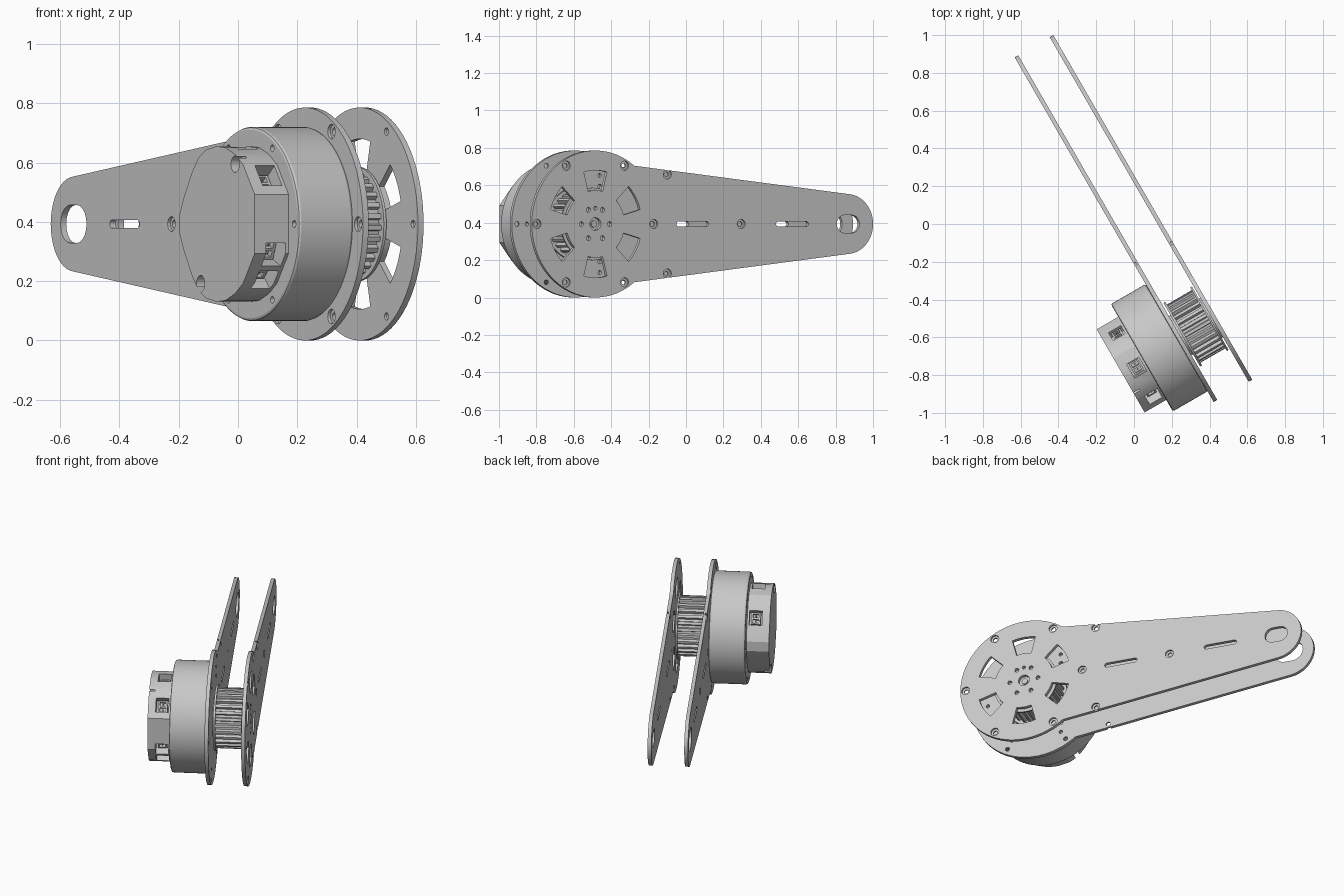
import bpy, bmesh
from math import sin, cos, pi, radians
from mathutils import Matrix, Vector

cube = bpy.data.objects.get("Cube")
if cube:
    bpy.data.objects.remove(cube, do_unlink=True)

grey = bpy.data.materials.new("plain grey")
grey.use_nodes = True
colour = (0.58, 0.58, 0.58, 1)
grey.diffuse_color = colour
grey.node_tree.nodes["Principled BSDF"].inputs["Base Color"].default_value = colour

# Local frame: X along the arm, Y up, Z along the motor axis
along, up = Vector((-0.5, 0.866, 0)), Vector((0, 0, 1))
axis = along.cross(up)
FRAME = Matrix((along, up, axis)).transposed().to_4x4()
FRAME.translation = along * -0.634 + up * 0.393


def polar(r, deg, cx=0, cy=0):
    return (cx + r * cos(radians(deg)), cy + r * sin(radians(deg)))


def arc(r, start, end, steps, cx=0, cy=0):
    return [polar(r, start + (end - start) * i / steps, cx, cy) for i in range(steps + 1)]


def circle(r, cx=0, cy=0, n=64):
    return arc(r, 0, 360, n, cx, cy)[:-1]


def slot(length, r, cx):
    d = length / 2 - r
    return arc(r, -90, 90, 10, cx + d) + arc(r, 90, 270, 10, cx - d)


def window(deg, half=14.4):
    return arc(0.287, deg - half, deg + half, 6) + arc(0.18, deg + half, deg - half, 4)


def box(deg, r0, r1, width, shift=0):
    # Rectangle standing radially at the given angle
    rot = Matrix.Rotation(radians(deg), 2)
    corners = [(r0, -width / 2), (r1, -width / 2), (r1, width / 2), (r0, width / 2)]
    return [tuple(rot @ Vector((x, y + shift))) for x, y in corners]


def prism(name, loops, z0, z1):
    """Extrude each closed outline from z0 to z1 along the motor axis."""
    bm = bmesh.new()
    for loop in loops:
        low = [bm.verts.new((x, y, z0)) for x, y in loop]
        high = [bm.verts.new((x, y, z1)) for x, y in loop]
        bm.faces.new(low[::-1])
        bm.faces.new(high)
        for i in range(len(loop)):
            j = (i + 1) % len(loop)
            bm.faces.new((low[i], low[j], high[j], high[i]))
    bmesh.ops.recalc_face_normals(bm, faces=bm.faces)
    mesh = bpy.data.meshes.new(name)
    bm.to_mesh(mesh)
    bm.free()
    mesh.materials.append(grey)
    ob = bpy.data.objects.new(name, mesh)
    bpy.context.collection.objects.link(ob)
    ob.matrix_world = FRAME
    return ob


def bake(ob):
    bpy.context.view_layer.update()
    graph = bpy.context.evaluated_depsgraph_get()
    mesh = bpy.data.meshes.new_from_object(ob.evaluated_get(graph))
    ob.modifiers.clear()
    ob.data = mesh


def cut(ob, loops, z0, z1):
    cutter = prism("cutter", loops, z0, z1)
    cutter.hide_render = True
    mod = ob.modifiers.new("cut", "BOOLEAN")
    mod.object, mod.operation, mod.solver = cutter, "DIFFERENCE", "EXACT"
    bake(ob)
    bpy.data.objects.remove(cutter, do_unlink=True)


def bevel(ob, width):
    mod = ob.modifiers.new("bevel", "BEVEL")
    mod.width, mod.segments, mod.limit_method = width, 2, "ANGLE"
    mod.angle_limit = radians(50)
    bake(ob)


# Arm plates: round head, tapered arm, rounded tip
outline = arc(0.393, 52.4, 307.6, 56) + arc(0.16, -83.4, 83.4, 24, 1.554)
SIXTHS = range(0, 360, 60)
bolts = [polar(0.36, d) for d in SIXTHS] + [(0.9, 0), (0.444, 0.265), (0.444, -0.265)]
slots = [slot(0.2, 0.0135, 0.6), slot(0.2, 0.0135, 1.215)]
bolt_holes = [circle(0.013, x, y, 16) for x, y in bolts]
sinks = [circle(0.025, x, y, 20) for x, y in bolts]

outer = prism("outer_arm_plate", [outline], 0.108, 0.13)
hub_holes = [circle(0.013, *polar(0.087, d), 12) for d in SIXTHS]
cut(outer, bolt_holes + slots + hub_holes + [slot(0.14, 0.048, 1.56), circle(0.034, n=24),
    circle(0.01, 0, 0.085, 12)] + [window(d) for d in range(30, 390, 60)], 0.05, 0.2)
cut(outer, sinks, 0.118, 0.2)

inner = prism("inner_arm_plate", [outline], -0.106, -0.084)
mounts = [circle(0.011, *polar(0.3, d), 12) for d in SIXTHS]
mounts += [circle(0.013, *polar(0.25, d), 12) for d in (53, -53)]
cut(inner, bolt_holes + slots + mounts + [slot(0.175, 0.064, 1.56)], -0.2, 0)
cut(inner, sinks, -0.2, -0.095)

# Toothed pulley between the plates
TEETH = 28
step = 360 / TEETH
teeth = []
for i in range(TEETH):
    for r, f in ((0.16, 0.0), (0.178, 0.12), (0.178, 0.52), (0.16, 0.64)):
        teeth.append(polar(r, (i + f) * step))
prism("pulley_teeth", [teeth], -0.062, 0.092)
prism("pulley_inner_flange", [circle(0.194)], -0.074, -0.062)
prism("pulley_outer_flange", [circle(0.194)], 0.09, 0.1)
prism("pulley_hub", [circle(0.12)], -0.09, 0.109)
prism("shaft_end", [circle(0.018, n=24)], 0.1, 0.118)

# Motor body with a ring of screw holes
body = prism("motor_body", [circle(0.328, n=96)], -0.318, -0.105)
bevel(body, 0.01)
cut(body, [circle(0.012, *polar(0.295, d), 16) for d in SIXTHS], -0.4, -0.29)

# Rear electronics cover, faceted on one side
half = [(0.25, 0.03), (0.22, 0.09), (0.165, 0.175), (0.125, 0.22), (0.075, 0.25),
        (0, 0.262), (-0.06, 0.258), (-0.125, 0.235), (-0.18, 0.2), (-0.258, 0.1)]
cover = prism("rear_cover", [half + [(x, -y) for x, y in reversed(half)]], -0.45, -0.316)
ports = (40, 97, 142, 203, 226)
cut(cover, [box(d, 0.19, 0.35, 0.085) for d in ports], -0.405, -0.33)
notches = [polar(0.238, 122), polar(0.228, -62)]
cut(cover, [circle(0.028, x, y, 20) for x, y in notches], -0.5, -0.415)

# Connectors sitting in the cover ports
sockets = prism("connector_sockets", [box(d, 0.185, 0.222, 0.07) for d in ports], -0.395, -0.34)
cut(sockets, [box(d, 0.2, 0.3, 0.022, s) for d in ports for s in (-0.016, 0.016)], -0.385, -0.35)
prism("connector_pins", [box(d, 0.19, 0.218, 0.006, s) for d in ports for s in (-0.016, 0.016)],
      -0.371, -0.364)

# Smooth the round parts, keep the edges sharp
bpy.ops.object.select_all(action="DESELECT")
for ob in bpy.context.collection.objects:
    if ob.type == "MESH":
        ob.select_set(True)
        bpy.context.view_layer.objects.active = ob
bpy.ops.object.shade_smooth_by_angle(angle=radians(20))
